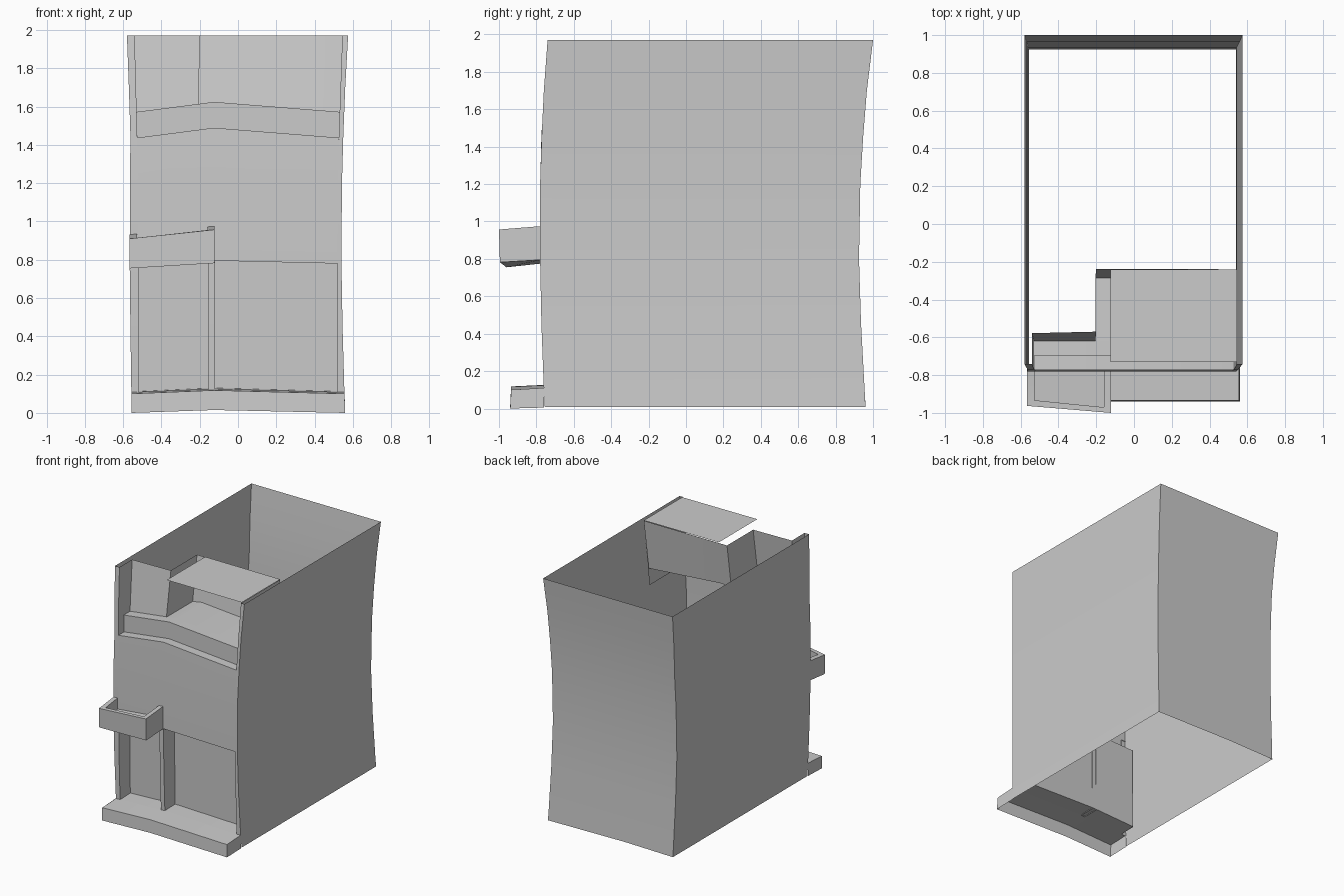
import bpy, bmesh, math

if "Cube" in bpy.data.objects:
    bpy.data.objects.remove(bpy.data.objects["Cube"])

# Wall curves: (height, left x, right x, front y, back y)
CURVE = [(0.0, -0.555, 0.56, -0.755, 0.96), (0.1, -0.557, 0.556, -0.76, 0.955),
         (0.45, -0.562, 0.546, -0.773, 0.936), (0.8, -0.566, 0.54, -0.78, 0.925),
         (1.2, -0.564, 0.543, -0.78, 0.932), (1.45, -0.562, 0.55, -0.772, 0.947),
         (1.7, -0.57, 0.56, -0.76, 0.967), (1.97, -0.58, 0.575, -0.74, 1.0)]
PEAK = -0.125


def at(z, k):
    for a, b in zip(CURVE, CURVE[1:]):
        if z <= b[0]:
            return a[k] + (b[k] - a[k]) * (z - a[0]) / (b[0] - a[0])
    return CURVE[-1][k]


def left(z): return at(z, 1)
def right(z): return at(z, 2)
def front(z): return at(z, 3)
def back(z): return at(z, 4)
def in_l(z): return -0.52 if z < 1.4 else -0.525 - 0.015 * (z - 1.4) / 0.57
def in_r(z): return 0.52 if z < 1.4 else 0.525 + 0.02 * (z - 1.4) / 0.57


def loft(name, rows, closed=False, caps=()):
    """Skin rows of points; optionally close each row and cap given rows."""
    bm = bmesh.new()
    vs = [[bm.verts.new(p) for p in r] for r in rows]
    n = len(rows[0])
    for a, b in zip(vs, vs[1:]):
        for i in range(n if closed else n - 1):
            j = (i + 1) % n
            bm.faces.new((a[i], a[j], b[j], b[i]))
    for c, flip in caps:
        bm.faces.new(vs[c][::-1] if flip else vs[c])
    me = bpy.data.meshes.new(name)
    bm.to_mesh(me)
    bm.free()
    ob = bpy.data.objects.new(name, me)
    bpy.context.collection.objects.link(ob)
    bpy.context.view_layer.objects.active = ob
    bpy.ops.object.select_all(action='DESELECT')
    ob.select_set(True)
    bpy.ops.object.shade_smooth_by_angle(angle=math.radians(30))
    return ob


def row(y, z, rise=0.0, xl=None, xr=None):
    """Cross row with a gentle peak left of the middle."""
    return [(in_l(z) if xl is None else xl, y, z), (PEAK, y, z + rise),
            (in_r(z) if xr is None else xr, y, z)]


# Side and back walls, open above and below
shell = []
for c in CURVE:
    z = c[0]
    lo = 0.008 if z == 0 else z
    shell.append([(right(z), front(z), lo), (right(z), back(z), lo),
                  (PEAK, back(z), lo + (0.008 if z == 0 else 0)),
                  (left(z), back(z), lo), (left(z), front(z), lo)])
loft("outer_walls", shell)

# Corner posts, front faces
zs = [c[0] for c in CURVE[1:]]
loft("left_post", [[(left(z), front(z), z), (in_l(z), front(z), z)] for z in zs])
loft("right_post", [[(in_r(z), front(z), z), (right(z), front(z), z)] for z in zs])

# Front step with side ends
f = front(0.1)
loft("step", [[(left(0), f, 0.005)] + row(-0.94, 0.0, 0.015, left(0), right(0)) + [(right(0), f, 0.005)],
              [(left(.1), f, 0.11)] + row(-0.935, 0.1, 0.018, left(.1), right(.1)) + [(right(.1), f, 0.11)]])
loft("step_top", [row(-0.935, 0.1, 0.018, left(.1), right(.1)),
                  row(f, 0.108, 0.018, left(.1), right(.1))])

# Doorway recess: floor, back, ceiling
DOOR = -0.63
loft("doorway", [row(f, 0.108, 0.018), row(DOOR, 0.112, 0.018),
                 row(DOOR - 0.01, 0.78, 0.015), row(front(.79), 0.78, 0.015)])
dz = [0.108, 0.45, 0.78]
loft("doorway_left_side", [[(in_l(z), front(z), z), (in_l(z), DOOR, z)] for z in dz])
loft("doorway_right_side", [[(in_r(z), DOOR, z), (in_r(z), front(z), z)] for z in dz])
loft("door_divider", [[(-0.155, DOOR, z), (-0.155, front(z), z),
                       (-0.12, front(z), z), (-0.12, DOOR, z)] for z in (0.12, 0.45, 0.79)])

# Middle facade, sill and upper band
loft("facade", [row(front(.8), 0.78, 0.015), row(front(1.2), 1.15, 0.03),
                row(front(1.44), 1.437, 0.052)])
loft("upper_band", [row(front(1.44), 1.437, 0.052), row(-0.70, 1.437, 0.052),
                    row(-0.70, 1.572, 0.052), row(-0.62, 1.572, 0.052)])

# Upper left wall and deep right recess
TOP = 1.97
loft("upper_left_wall", [[(in_l(1.572), -0.62, 1.572), (-0.205, -0.62, 1.61)],
                         [(in_l(TOP), -0.578, TOP), (-0.2, -0.57, TOP)]])
loft("recess_left_side", [[(-0.205, -0.62, 1.61), (-0.205, -0.285, 1.61)],
                          [(-0.2, -0.57, TOP), (-0.2, -0.237, TOP)]])
loft("recess_floor", [[(-0.205, y, 1.61), (PEAK, y, 1.624), (in_r(1.572), y, 1.572)]
                      for y in (-0.62, -0.285)])
loft("recess_back", [[(-0.205, -0.285, 1.61), (PEAK, -0.285, 1.624), (in_r(1.572), -0.285, 1.572)],
                     [(-0.2, -0.237, TOP), (PEAK, -0.237, TOP), (in_r(TOP), -0.24, TOP)]])
loft("upper_left_side", [[(in_l(z), front(z), z), (in_l(z), y, z)]
                         for z, y in ((1.437, -0.62), (1.7, -0.605), (TOP, -0.578))])
loft("upper_right_side", [[(in_r(z), y, z), (in_r(z), front(z), z)]
                          for z, y in ((1.437, -0.285), (1.7, -0.27), (TOP, -0.24))])
loft("canopy", [[(-0.125, y, 1.974), (0.545, y, 1.972)] for y in (-0.73, -0.24)])

# Projecting tray on the left: outside, rim, inside
xl, xr, yb, t = -0.566, -0.122, -0.775, 0.038
rim = [(xl, -0.963, 0.91), (xr, -1.0, 0.957), (xr, yb, 0.975), (xl, yb, 0.932)]
inner = [(xl + t, -0.963 + 0.03, 0.914), (xr - t, -1.0 + 0.03, 0.955),
         (xr - t, yb, 0.972), (xl + t, yb, 0.935)]
base = [(xl, -0.96, 0.755), (xr, -0.995, 0.782), (xr, yb, 0.795), (xl, yb, 0.775)]
floor = [(x, y, z - 0.09) for x, y, z in inner]
# the rear side stays open against the facade
o = [2, 3, 0, 1]


def side(r): return [r[3], r[0], r[1], r[2]]


loft("tray", [side(r) for r in (base, rim, inner, floor)], caps=((0, True), (3, False)))
